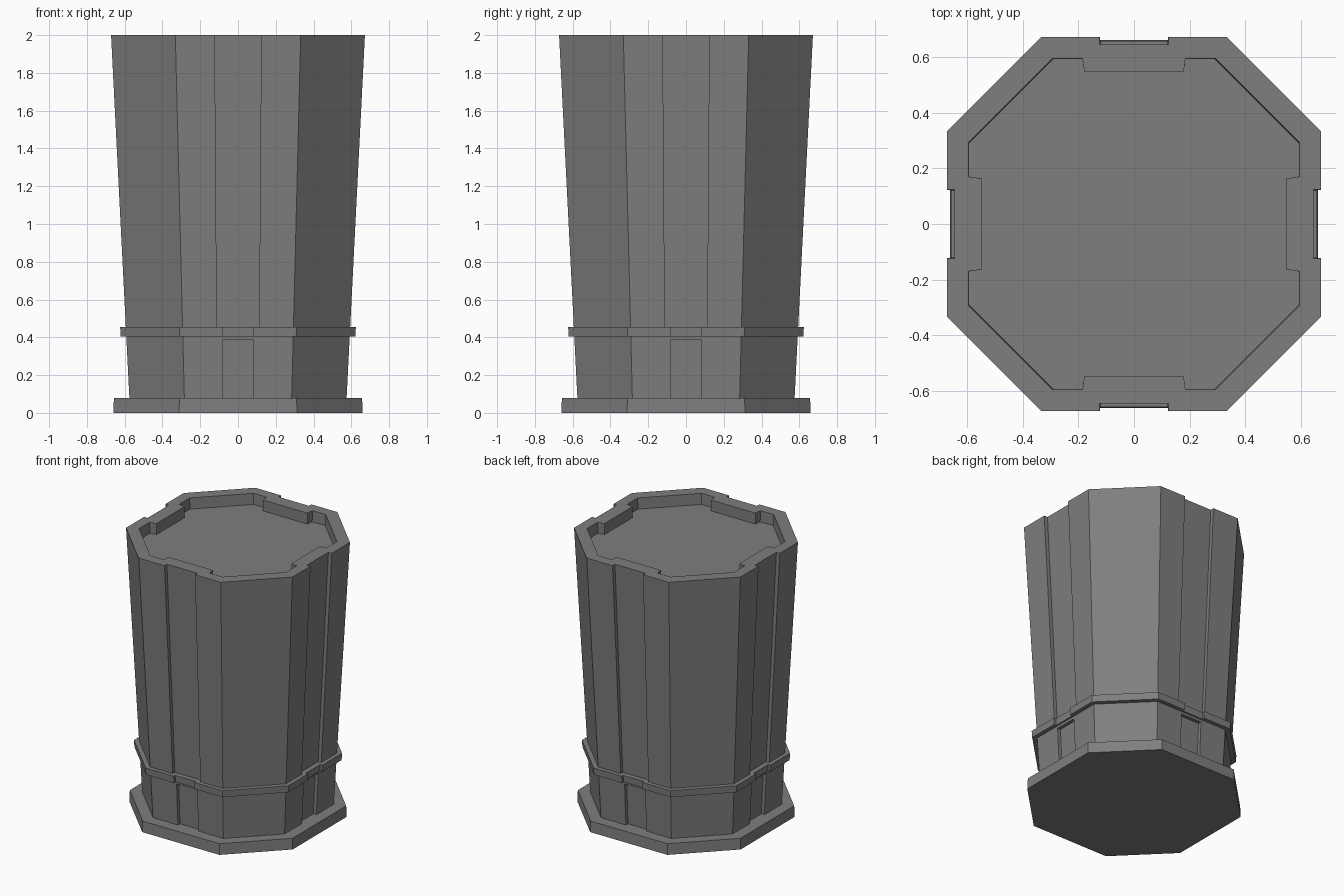
import bpy, bmesh
from mathutils import Matrix, Vector

if "Cube" in bpy.data.objects:
    bpy.data.objects.remove(bpy.data.objects["Cube"])

stone = bpy.data.materials.new("dark_grey")
stone.diffuse_color = (0.21, 0.21, 0.21, 1)
stone.use_nodes = True
stone.node_tree.nodes["Principled BSDF"].inputs["Base Color"].default_value = stone.diffuse_color


def section(z, half, corner, notch=0.08, depth=0.0, notch_in=None, side_trim=0.0):
    """Chamfered square outline with a notch in the middle of each side."""
    inner = notch if notch_in is None else notch_in
    pts = []
    for k in range(4):
        t = side_trim if k % 2 else 0.0   # left and right notches may be narrower
        side = [(-corner, -half), (-notch + t, -half), (-inner + t, -half + depth),
                (inner - t, -half + depth), (notch - t, -half), (corner, -half)]
        turn = Matrix.Rotation(k * 1.5707963268, 3, 'Z')
        pts += [turn @ Vector((x, y, z)) for x, y in side]
    return pts


def shaft(z, **notch):
    """Outline of the flaring shaft at a given height."""
    half = 0.571 + 0.0505 * z
    return section(z, half, half * 0.494, **notch)


def loft(name, sections):
    """Skin a stack of matching outlines and cap both ends."""
    bm = bmesh.new()
    rings = [[bm.verts.new(p) for p in s] for s in sections]
    n = len(rings[0])
    for a, b in zip(rings, rings[1:]):
        for i in range(n):
            j = (i + 1) % n
            bm.faces.new((a[i], a[j], b[j], b[i]))
    bm.faces.new(rings[0][::-1])
    bm.faces.new(rings[-1])
    bmesh.ops.remove_doubles(bm, verts=bm.verts[:], dist=1e-5)
    bmesh.ops.recalc_face_normals(bm, faces=bm.faces[:])
    mesh = bpy.data.meshes.new(name)
    bm.to_mesh(mesh)
    bm.free()
    mesh.materials.append(stone)
    obj = bpy.data.objects.new(name, mesh)
    bpy.context.collection.objects.link(obj)
    return obj


# Plain foot slab
loft("base_slab", [section(0, 0.66, 0.312), section(0.08, 0.657, 0.31)])

# Lower wall with a niche in each main side
loft("lower_wall", [
    shaft(0.08, notch=0.083, depth=0.025),
    shaft(0.387, notch=0.083, depth=0.025),
    shaft(0.387, notch=0.083),
    shaft(0.405, notch=0.083),
])

# Projecting band, stepped back over each niche
loft("band", [
    section(0.405, 0.621, 0.308, 0.083, 0.018),
    section(0.455, 0.624, 0.31, 0.083, 0.018),
])

# Flaring shaft with side grooves, top rim and sunken roof floor
loft("upper_shaft", [
    shaft(0.455, notch=0.112, depth=0.025),
    shaft(2.0, notch=0.123, depth=0.028),
    section(2.0, 0.595, 0.292, 0.185, 0.05, 0.178, 0.015),
    section(1.92, 0.592, 0.29, 0.185, 0.047, 0.178, 0.015),
])
